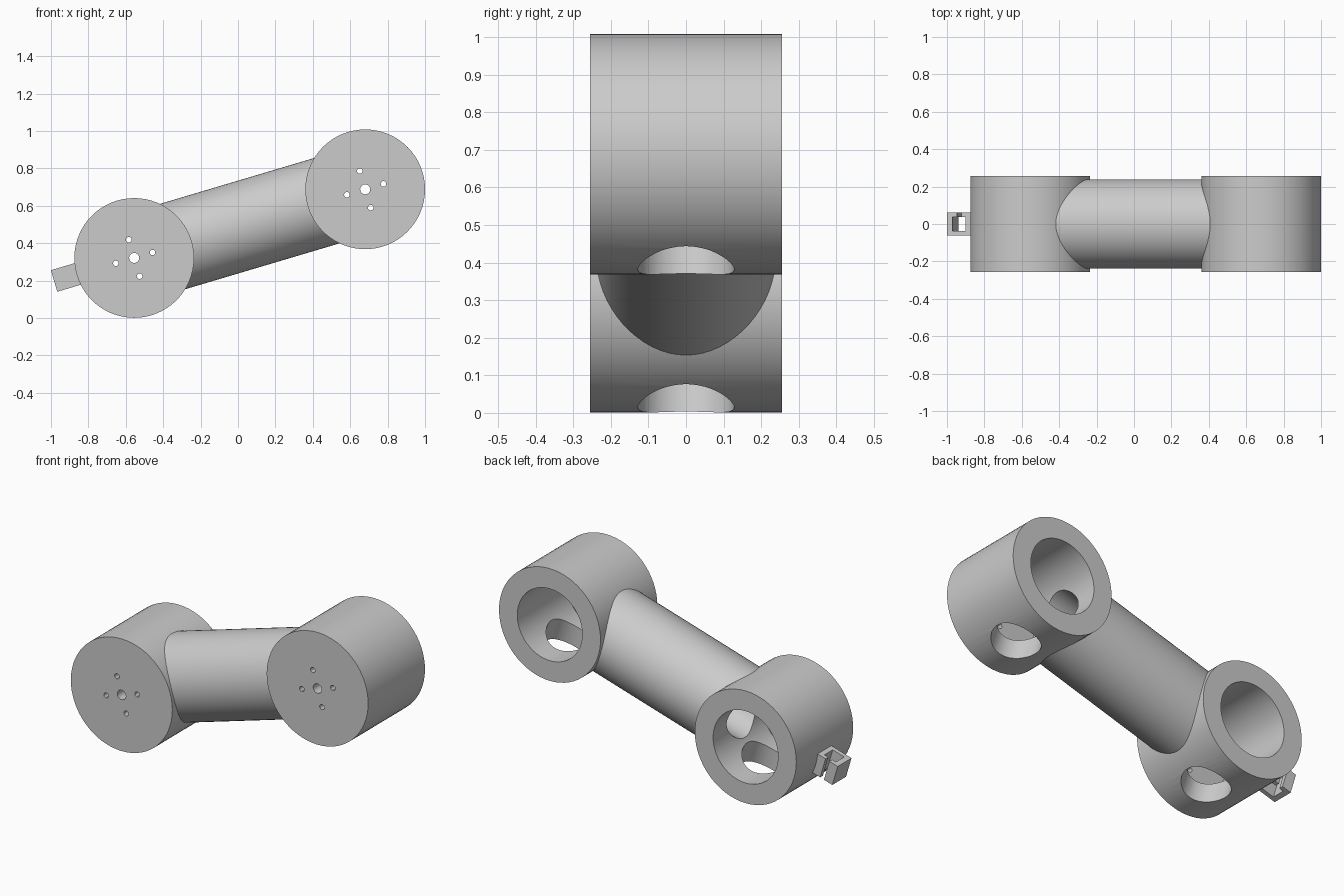
import bpy, math
from mathutils import Matrix, Vector

cube = bpy.data.objects.get("Cube")
if cube:
    bpy.data.objects.remove(cube, do_unlink=True)

grey = bpy.data.materials.new("light_grey")
grey.use_nodes = True
grey.diffuse_color = (0.6, 0.6, 0.6, 1)
grey.node_tree.nodes["Principled BSDF"].inputs["Base Color"].default_value = (0.6, 0.6, 0.6, 1)

# Main dimensions; each joint uses a local frame with x along the arm
LOW, HIGH = Vector((-0.555, 0, 0.321)), Vector((0.68, 0, 0.688))
SPAN = (HIGH - LOW).length
TILT = math.atan2(HIGH.z - LOW.z, HIGH.x - LOW.x)
JOINT_R, HALF_W, TUBE_R, PASSAGE_R = 0.32, 0.256, 0.238, 0.14
ALONG = {"X": Matrix.Rotation(math.pi / 2, 4, "Y"),
         "Y": Matrix.Rotation(math.pi / 2, 4, "X"),
         "Z": Matrix.Identity(4)}


def frame(center):
    return Matrix.Translation(center) @ Matrix.Rotation(-TILT, 4, "Y")


def finish(name, matrix):
    ob = bpy.context.object
    ob.name = name
    ob.data.transform(matrix)
    ob.data.materials.append(grey)
    return ob


def rod(name, base, axis, radius, length, at=(0, 0, 0), sides=64):
    bpy.ops.mesh.primitive_cylinder_add(vertices=sides, radius=radius, depth=length, location=(0, 0, 0))
    return finish(name, base @ Matrix.Translation(at) @ ALONG[axis])


def block(name, base, size, at):
    bpy.ops.mesh.primitive_cube_add(size=1, location=(0, 0, 0))
    return finish(name, base @ Matrix.Translation(at) @ Matrix.Diagonal((*size, 1)))


def carve(ob, cutters):
    bpy.ops.object.select_all(action="DESELECT")
    ob.select_set(True)
    bpy.context.view_layer.objects.active = ob
    for cutter in cutters:
        cutter.hide_render = True
        mod = ob.modifiers.new("cut", "BOOLEAN")
        mod.operation, mod.solver, mod.object = "DIFFERENCE", "EXACT", cutter
        bpy.ops.object.modifier_apply(modifier=mod.name)
        bpy.data.objects.remove(cutter, do_unlink=True)
    bpy.ops.object.shade_smooth_by_angle(angle=math.radians(30))


# Joint housings: open at the back, thin drilled wall at the front
for name, center, side in (("lower_joint", LOW, 1), ("upper_joint", HIGH, -1)):
    f = frame(center)
    joint = rod(name, f, "Y", JOINT_R, 2 * HALF_W)
    cuts = [rod("bore", f, "Y", 0.205, 0.5, (0, 0.055, 0)),
            rod("cable_port", f, "Z", 0.128, 0.4, (0, 0, -0.25), 48),
            rod("passage", f, "X", PASSAGE_R, 0.4, (side * 0.25, 0, 0), 48),
            rod("shaft_hole", f, "Y", 0.027, 0.2, (0, -HALF_W, 0), 16)]
    for i in range(4):
        a = i * math.pi / 2
        cuts.append(rod("screw_hole", f, "Y", 0.015, 0.2,
                        (0.102 * math.cos(a), -HALF_W, 0.102 * math.sin(a)), 12))
    carve(joint, cuts)

# Hollow link tube, its ends buried in the housing walls
f = frame((LOW + HIGH) / 2)
tube = rod("link_tube", f, "X", TUBE_R, SPAN - 0.42)
carve(tube, [rod("tube_bore", f, "X", PASSAGE_R + 0.002, SPAN, sides=48)])

# Cable clip: square sleeve with a slit in its back wall
f = frame(LOW)
clip = block("cable_clip", f, (0.135, 0.124, 0.12), (-0.378, 0, 0.004))
carve(clip, [block("sleeve", f, (0.075, 0.075, 0.3), (-0.378, 0, 0)),
             block("slit", f, (0.025, 0.1, 0.3), (-0.378, 0.06, 0))])
